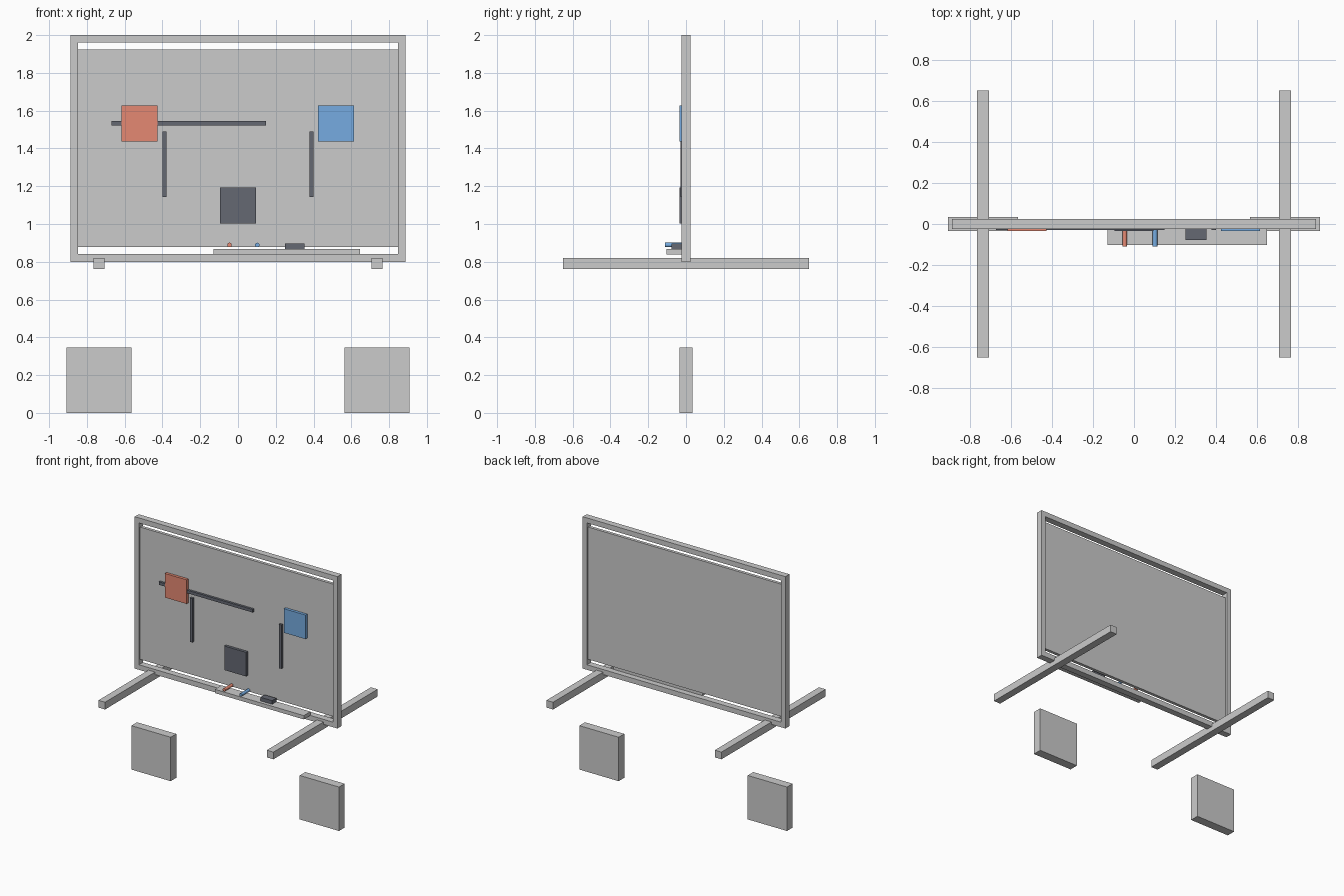
import bpy, bmesh
from mathutils import Matrix, Vector
from math import pi

if "Cube" in bpy.data.objects:
    bpy.data.objects.remove(bpy.data.objects["Cube"])


def material(name, rgb):
    m = bpy.data.materials.new(name)
    m.diffuse_color = (*rgb, 1)
    m.use_nodes = True
    m.node_tree.nodes["Principled BSDF"].inputs["Base Color"].default_value = m.diffuse_color
    return m


RED = material("red", (0.78, 0.25, 0.17))
BLUE = material("blue", (0.18, 0.41, 0.75))
BLACK = material("black", (0.13, 0.14, 0.17))
BOARD = material("board_surface", (0.7, 0.7, 0.7))


def finish(name, bm, mat=None):
    me = bpy.data.meshes.new(name)
    bm.to_mesh(me)
    bm.free()
    ob = bpy.data.objects.new(name, me)
    bpy.context.collection.objects.link(ob)
    if mat:
        me.materials.append(mat)
    return ob


def box(name, x, y, z, mat=None):
    """Box from (min, max) ranges on each axis."""
    bm = bmesh.new()
    size = Vector((x[1] - x[0], y[1] - y[0], z[1] - z[0]))
    mid = Vector((sum(x) / 2, sum(y) / 2, sum(z) / 2))
    bmesh.ops.create_cube(bm, size=1, matrix=Matrix.Translation(mid) @ Matrix.Diagonal((*size, 1)))
    return finish(name, bm, mat)


def marker(name, x, mat):
    """Round pen lying front to back on the tray."""
    bm = bmesh.new()
    bmesh.ops.create_cone(bm, cap_ends=True, segments=16, radius1=0.012, radius2=0.012, depth=0.098,
                          matrix=Matrix.Translation((x, -0.061, 0.889)) @ Matrix.Rotation(pi / 2, 4, 'X'))
    for f in bm.faces:
        f.smooth = len(f.verts) == 4
    for e in bm.edges:
        e.smooth = all(len(f.verts) == 4 for f in e.link_faces)
    return finish(name, bm, mat)


# Board panel
box("board_panel", (-0.85, 0.85), (-0.012, 0.012), (0.878, 1.923), BOARD)

# Frame
D = (-0.025, 0.025)
box("frame_top", (-0.886, 0.886), D, (1.96, 2.0))
box("frame_bottom", (-0.886, 0.886), D, (0.80, 0.84))

# Mirrored side rails, cross feet and base blocks
for side, s in (("left", -1), ("right", 1)):
    def span(a, b):
        return tuple(sorted((s * a, s * b)))
    box(f"frame_{side}", span(0.848, 0.886), D, (0.80, 2.0))
    box(f"cross_foot_{side}", span(0.707, 0.765), (-0.65, 0.65), (0.763, 0.82))
    box(f"base_block_{side}", span(0.564, 0.907), (-0.035, 0.035), (0, 0.347))
    box(f"vertical_strip_{side}", span(0.378, 0.40), (-0.03, -0.012), (1.143, 1.49), BLACK)

# Long strip and square notes on the board
box("horizontal_strip", (-0.671, 0.148), (-0.03, -0.012), (1.521, 1.545), BLACK)
for name, x, z, mat in (("red_note", -0.521, 1.532, RED),
                        ("blue_note", 0.519, 1.532, BLUE),
                        ("black_note", -0.001, 1.098, BLACK)):
    box(name, (x - 0.095, x + 0.095), (-0.034, -0.012), (z - 0.095, z + 0.095), mat)

# Tray with markers and eraser
box("pen_tray", (-0.13, 0.647), (-0.103, -0.02), (0.838, 0.868))
marker("red_marker", -0.045, RED)
marker("blue_marker", 0.102, BLUE)
box("eraser", (0.25, 0.352), (-0.077, -0.025), (0.868, 0.897), BLACK)
